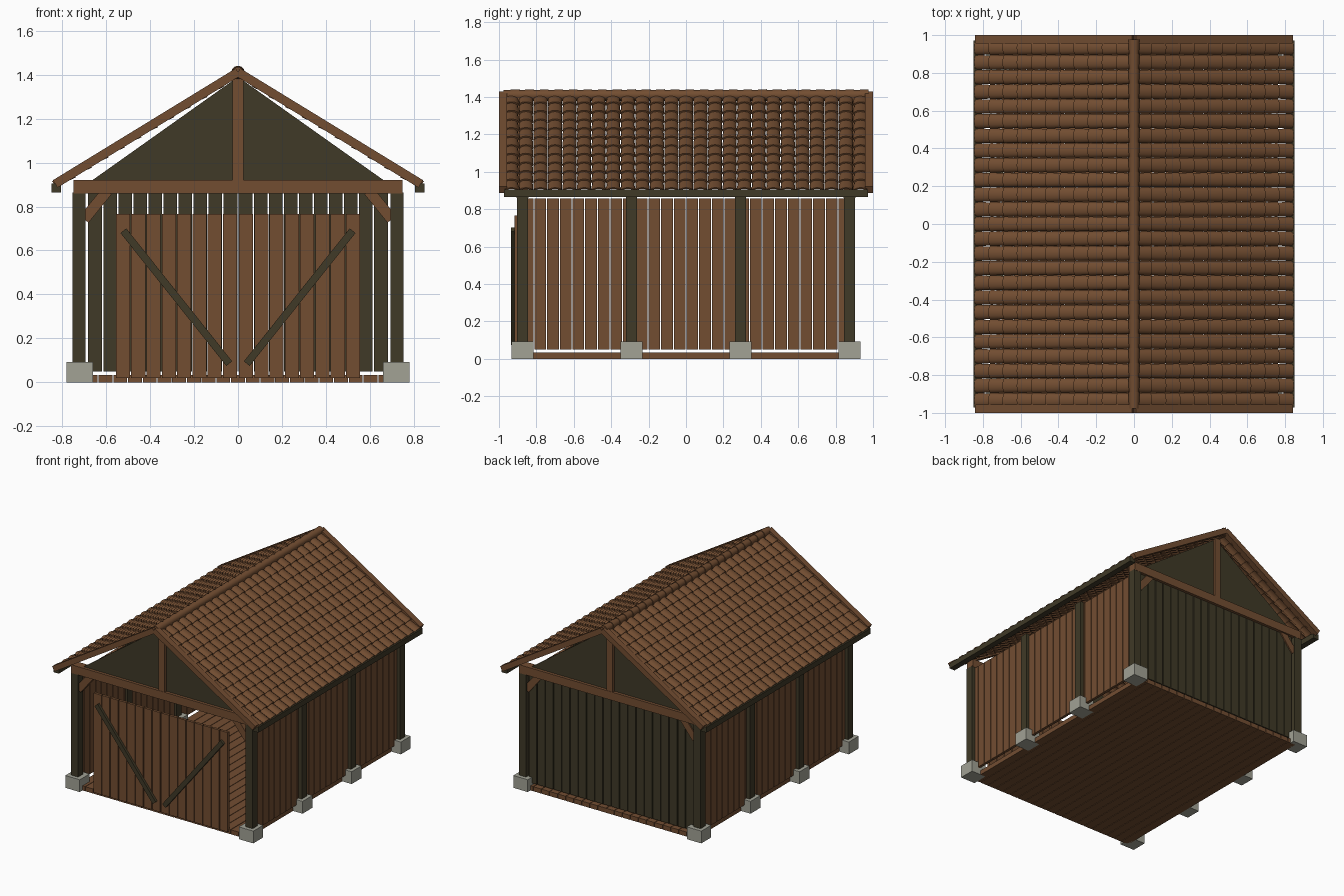
import bpy, bmesh, math
from mathutils import Matrix, Vector

if "Cube" in bpy.data.objects:
    bpy.data.objects.remove(bpy.data.objects["Cube"])


def material(name, rgb):
    m = bpy.data.materials.new(name)
    m.diffuse_color = (*rgb, 1)
    m.use_nodes = True
    m.node_tree.nodes["Principled BSDF"].inputs["Base Color"].default_value = m.diffuse_color
    return m


BROWN = material("brown_wood", (0.17, 0.075, 0.031))
DARK = material("dark_wood", (0.05, 0.041, 0.02))
STONE = material("grey_stone", (0.36, 0.36, 0.30))


def finish(bm, name, mat, smooth=False):
    bmesh.ops.recalc_face_normals(bm, faces=bm.faces)
    me = bpy.data.meshes.new(name)
    bm.to_mesh(me)
    bm.free()
    me.materials.append(mat)
    ob = bpy.data.objects.new(name, me)
    bpy.context.collection.objects.link(ob)
    if smooth:
        bpy.ops.object.select_all(action='DESELECT')
        ob.select_set(True)
        bpy.context.view_layer.objects.active = ob
        bpy.ops.object.shade_smooth_by_angle(angle=math.radians(40))
    return ob


def add_box(bm, c, s, angle=0):
    """Box with centre c and size s, turned about the y axis."""
    m = Matrix.Translation(c) @ Matrix.Rotation(angle, 4, 'Y') @ Matrix.Diagonal((*s, 1))
    bmesh.ops.create_cube(bm, size=1, matrix=m)


def boxes(name, mat, items):
    bm = bmesh.new()
    for it in items:
        add_box(bm, *it)
    return finish(bm, name, mat)


def beam(p, q, y, thick, depth):
    """Box item running from p to q in the xz plane."""
    dx, dz = q[0] - p[0], q[1] - p[1]
    return (((p[0] + q[0]) / 2, y, (p[1] + q[1]) / 2),
            (math.hypot(dx, dz), depth, thick), -math.atan2(dz, dx))


SIDES = (-1, 1)
POST_Y = (-0.874, -0.291, 0.291, 0.874)

# posts on stone feet
boxes("foundation_stones", STONE,
      [((sx * 0.72, y, 0.046), (0.12, 0.117, 0.092)) for sx in SIDES for y in POST_Y])
boxes("posts", DARK,
      [((sx * 0.724, y, 0.475), (0.06, 0.06, 0.78)) for sx in SIDES for y in POST_Y])

# floor boards running front to back
boxes("floor_boards", BROWN,
      [(((i - 10) * 0.067, 0, 0.017), (0.063, 1.80, 0.034)) for i in range(21)])

# side and back wall planks
for sx, side in ((-1, "left"), (1, "right")):
    boxes(side + "_wall_planks", BROWN,
          [((sx * 0.718, (i - 12.5) * 0.0677, 0.453), (0.02, 0.062, 0.806)) for i in range(26)])
boxes("back_wall_planks", DARK,
      [(((i - 9.5) * 0.0685, 0.875, 0.456), (0.062, 0.02, 0.812)) for i in range(20)])

# gable frames: tie beam, king post, corner braces, dark triangle
for sy, end in ((-1, "front"), (1, "back")):
    y = sy * 0.874
    boxes(end + "_tie_beam", BROWN, [((0, y, 0.89), (1.5, 0.064, 0.062))])
    boxes(end + "_king_post", BROWN, [((0, y, 1.155), (0.05, 0.06, 0.48))])
    boxes(end + "_corner_braces", BROWN,
          [beam((sx * 0.70, 0.742), (sx * 0.595, 0.872), y, 0.05, 0.04) for sx in SIDES])
    bm = bmesh.new()
    tri = [bm.verts.new((x, y - 0.01, z)) for x, z in ((-0.67, 0.915), (0.67, 0.915), (0, 1.39))]
    r = bmesh.ops.extrude_face_region(bm, geom=[bm.faces.new(tri)])
    bmesh.ops.translate(bm, vec=(0, 0.02, 0),
                        verts=[v for v in r["geom"] if isinstance(v, bmesh.types.BMVert)])
    finish(bm, end + "_gable_panel", DARK)
    # sloping roof edge boards
    boxes(end + "_barge_boards", BROWN,
          [beam((0, 1.412), (sx * 0.832, 0.903), sy * 0.978, 0.04, 0.044) for sx in SIDES])

# doors with diagonal braces
for sx, side in ((-1, "left"), (1, "right")):
    boxes(side + "_door_planks", BROWN,
          [((sx * (0.037 + i * 0.0695), -0.907, 0.392), (0.064, 0.02, 0.746)) for i in range(8)])
    boxes(side + "_door_brace", DARK,
          [beam((sx * 0.04, 0.085), (sx * 0.522, 0.69), -0.926, 0.034, 0.02)])

# eave beams
boxes("eave_beams", DARK,
      [((sx * 0.828, 0, 0.884), (0.044, 1.945, 0.04)) for sx in SIDES])

# barrel tiles: arched shells laid in overlapping rows
COLS, ROWS, PITCH, SEG = 25, 11, 0.0778, 6
ANG = math.atan2(0.509, 0.832)
STEP = 0.967 / ROWS


def add_tile(bm, sx, s0, yc):
    rings = []
    for s, lift, wide in ((s0, -0.016, 0.93), (s0 + STEP + 0.012, -0.003, 1.0)):
        ring = []
        for r_off, order in ((0, range(SEG + 1)), (-0.008, range(SEG, -1, -1))):
            for k in order:
                a = math.pi * k / SEG
                y = yc + (PITCH / 2 * wide + r_off * 0.5) * math.cos(a)
                n = 0.021 * math.sin(a) + r_off + lift
                x = s * math.cos(ANG) + n * math.sin(ANG)
                z = 1.412 - s * math.sin(ANG) + n * math.cos(ANG)
                ring.append(bm.verts.new((sx * x, y, z)))
        rings.append(ring)
    a, b = rings
    n = len(a)
    for i in range(n):
        bm.faces.new((a[i], a[(i + 1) % n], b[(i + 1) % n], b[i]))
    for ring in rings:
        for i in range(SEG):
            bm.faces.new((ring[i], ring[i + 1], ring[n - 2 - i], ring[n - 1 - i]))


for sx, side in ((-1, "left"), (1, "right")):
    bm = bmesh.new()
    for row in range(ROWS):
        for c in range(COLS):
            add_tile(bm, sx, row * STEP + 0.002, (c - (COLS - 1) / 2) * PITCH)
    finish(bm, side + "_roof_tiles", BROWN, True)

# ridge caps, each tapering into the next
bm = bmesh.new()
for i in range(25):
    m = Matrix.Translation((0, (i - 12) * PITCH, 1.41)) @ Matrix.Rotation(math.pi / 2, 4, 'X')
    bmesh.ops.create_cone(bm, cap_ends=True, segments=12, radius1=0.031, radius2=0.026,
                          depth=PITCH + 0.008, matrix=m)
finish(bm, "ridge_caps", BROWN, True)
